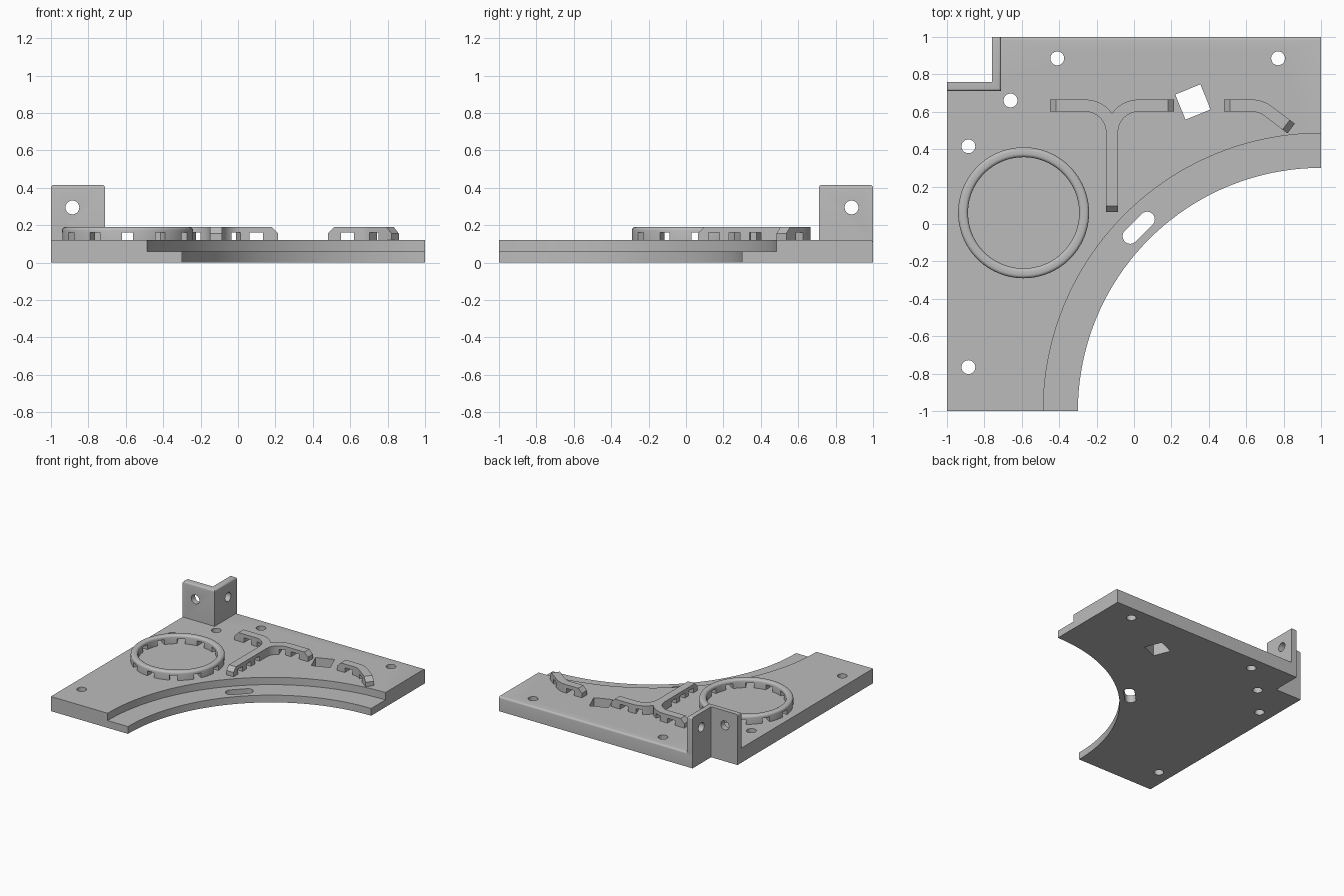
import bpy, bmesh, math
from mathutils import Matrix, Vector

cube = bpy.data.objects.get("Cube")
if cube:
    bpy.data.objects.remove(cube, do_unlink=True)

GREY = (0.5, 0.5, 0.5, 1.0)
grey = bpy.data.materials.new("plain grey")
grey.use_nodes = True
grey.diffuse_color = GREY
grey.node_tree.nodes["Principled BSDF"].inputs["Base Color"].default_value = GREY

PLATE, LEDGE, BAR_TOP, WALL_TOP = 0.12, 0.06, 0.19, 0.415
SLOT_TOP, HALF, BEND = 0.16, 0.0325, 0.1425


def finish(name, bm):
    bmesh.ops.recalc_face_normals(bm, faces=bm.faces)
    mesh = bpy.data.meshes.new(name)
    bm.to_mesh(mesh)
    bm.free()
    mesh.materials.append(grey)
    obj = bpy.data.objects.new(name, mesh)
    bpy.context.collection.objects.link(obj)
    return obj


def activate(obj):
    bpy.ops.object.select_all(action='DESELECT')
    obj.select_set(True)
    bpy.context.view_layer.objects.active = obj


def loft(name, loops, round_rule=None, radius=0.015):
    """Solid through equal-length loops, optionally rounding chosen edges."""
    bm = bmesh.new()
    rings = [[bm.verts.new(p) for p in loop] for loop in loops]
    n = len(rings[0])
    for low, high in zip(rings, rings[1:]):
        for i in range(n):
            j = (i + 1) % n
            bm.faces.new((low[i], low[j], high[j], high[i]))
    bm.faces.new(rings[0][::-1])
    bm.faces.new(rings[-1])
    bmesh.ops.recalc_face_normals(bm, faces=bm.faces)
    if round_rule:
        edges = [e for e in bm.edges if round_rule(*[v.co for v in e.verts])]
        bmesh.ops.bevel(bm, geom=edges, offset=radius, segments=4,
                        profile=0.5, affect='EDGES')
    return finish(name, bm)


def prism(name, outline, z0, z1, round_rule=None):
    return loft(name, [[(x, y, z) for x, y in outline] for z in (z0, z1)], round_rule)


def arc(cx, cy, r, start, end, steps=12):
    angles = [math.radians(start + (end - start) * i / steps) for i in range(steps + 1)]
    return [(cx + r * math.cos(a), cy + r * math.sin(a)) for a in angles]


def circle(x, y, r, steps=28):
    return arc(x, y, r, 0, 360, steps)[:-1]


def box_outline(x, y, w, d, angle):
    turn = Matrix.Rotation(math.radians(angle), 2)
    corners = ((-w, -d), (w, -d), (w, d), (-w, d))
    return [tuple(Vector((x, y)) + turn @ (Vector(c) / 2)) for c in corners]


def cut(obj, cutter):
    activate(obj)
    mod = obj.modifiers.new("cut", 'BOOLEAN')
    mod.operation, mod.solver, mod.object = 'DIFFERENCE', 'EXACT', cutter
    bpy.ops.object.modifier_apply(modifier=mod.name)
    bpy.data.objects.remove(cutter, do_unlink=True)


def smooth(obj):
    activate(obj)
    bpy.ops.object.shade_smooth_by_angle(angle=math.radians(30))


def cut_slots(obj, slots, depth=0.12):
    for x, y, width, angle in slots:
        cut(obj, prism("slot_cutter", box_outline(x, y, width, depth, angle), 0.1, SLOT_TOP))


# Base plate with a notched corner and a rounded back edge
plate = prism("base_plate",
              [(-1, -1), (1, -1), (1, 1), (-0.76, 1), (-0.76, 0.76), (-1, 0.76)],
              0, PLATE,
              lambda a, b: min(a.y, b.y) > 0.99 and min(a.z, b.z) > 0.1)
# Quarter-round cutout and its stepped ledge
cut(plate, prism("arc_cutter", circle(1, -1, 1.3, 160), -0.1, 0.3))
cut(plate, prism("ledge_cutter", circle(1, -1, 1.485, 160), LEDGE, 0.3))
# Screw holes, square hole and elongated hole
for x, y in ((-0.41, 0.885), (0.77, 0.885), (-0.66, 0.66), (-0.885, 0.415), (-0.885, -0.765)):
    cut(plate, prism("hole_cutter", circle(x, y, 0.037), -0.1, 0.3))
cut(plate, prism("square_cutter", box_outline(0.315, 0.652, 0.145, 0.145, 22), -0.1, 0.3))
long_hole = arc(0.07, 0.025, 0.041, -45, 135) + arc(-0.02, -0.065, 0.041, 135, 315)
cut(plate, prism("long_hole_cutter", long_hole, -0.1, 0.3))
smooth(plate)


# Corner bracket: an L-shaped wall, rounded on its inner top edges and ends
def bracket_round(a, b):
    mid = (a + b) / 2
    top = min(a.z, b.z) > 0.4
    inner_or_end = mid.x < -0.99 or mid.y > 0.99 or mid.y < 0.72 or mid.x > -0.72
    return top and inner_or_end


bracket = prism("corner_bracket",
                [(-1, 0.71), (-0.71, 0.71), (-0.71, 1), (-0.76, 1), (-0.76, 0.76), (-1, 0.76)],
                0.1, WALL_TOP, bracket_round)
for axis, spot in (('X', (-0.735, 0.885, 0.295)), ('Y', (-0.885, 0.735, 0.295))):
    cutter = prism("bracket_hole_cutter", circle(0, 0, 0.037), -0.1, 0.1)
    cutter.rotation_euler = (0, math.pi / 2, 0) if axis == 'X' else (math.pi / 2, 0, 0)
    cutter.location = spot
    cut(bracket, cutter)
smooth(bracket)

# Raised ring with rounded top edges and twelve slots under it
CX, CY, R_IN, R_OUT, FILLET = -0.59, 0.06, 0.297, 0.35, 0.018
profile = ([(R_IN, PLATE), (R_OUT, PLATE)]
           + arc(R_OUT - FILLET, BAR_TOP - FILLET, FILLET, 0, 90, 4)
           + arc(R_IN + FILLET, BAR_TOP - FILLET, FILLET, 90, 180, 4))
bm = bmesh.new()
pts = [bm.verts.new((CX + r, CY, z)) for r, z in profile]
edges = [bm.edges.new((pts[i - 1], pts[i])) for i in range(len(pts))]
bmesh.ops.spin(bm, geom=pts + edges, cent=(CX, CY, 0), axis=(0, 0, 1),
               angle=math.tau, steps=96)
bmesh.ops.remove_doubles(bm, verts=bm.verts, dist=0.0001)
ring = finish("slotted_ring", bm)
mid_r = (R_IN + R_OUT) / 2
cut_slots(ring, [(CX + mid_r * math.cos(math.radians(a)), CY + mid_r * math.sin(math.radians(a)),
                  0.06, a + 90) for a in range(0, 360, 30)])
smooth(ring)


def bar(name, outline, ends):
    """Raised bar whose ends, given as (point, outward direction), slope in at the top."""
    top = []
    for p in outline:
        p = Vector(p)
        for point, out in ends:
            d = p - Vector(point)
            if d.length < 0.05 and abs(d.dot(Vector(out))) < 0.002:
                p = p - Vector(out) * 0.033
                break
        top.append((p.x, p.y, BAR_TOP))
    low = [[(x, y, z) for x, y in outline] for z in (PLATE - 0.005, 0.156)]
    return loft(name, low + [top])


# Branching bar: half outline, mirrored about the stem
MX, ARM_Y, ARM_X, STEM_Y = -0.1175, 0.6325, 0.3325, 0.063
BY = ARM_Y - BEND
vee = math.degrees(math.acos(-BEND / (BEND + HALF)))
half = ([(HALF, STEM_Y)] + arc(BEND, BY, BEND - HALF, 180, 90)
        + [(ARM_X, ARM_Y - HALF), (ARM_X, ARM_Y + HALF)]
        + arc(BEND, BY, BEND + HALF, 90, vee))
outline = [(MX + x, y) for x, y in half] + [(MX - x, y) for x, y in half[-2::-1]]
branch = bar("branching_bar", outline,
             [((MX, STEM_Y), (0, -1)), ((MX + ARM_X, ARM_Y), (1, 0)), ((MX - ARM_X, ARM_Y), (-1, 0))])
slots = [(MX, y, 0.06, 90) for y in (0.15, 0.26, 0.37)]
for side in (1, -1):
    slots += [(MX + side * 0.215, ARM_Y, 0.07, 0), (MX + side * 0.095, 0.622, 0.05, side * 20)]
cut_slots(branch, slots)
smooth(branch)

# Short bent bar
TURN, X0, X1, RUN = 37, 0.48, 0.63, 0.155
out = Vector((math.cos(math.radians(TURN)), -math.sin(math.radians(TURN))))
upper = arc(X1, BY, BEND + HALF, 90, 90 - TURN)
lower = arc(X1, BY, BEND - HALF, 90 - TURN, 90)
tips = [tuple(Vector(p) + out * RUN) for p in (upper[-1], lower[0])]
outline = [(X0, ARM_Y - HALF), (X0, ARM_Y + HALF)] + upper + tips + lower
tip_mid = (Vector(tips[0]) + Vector(tips[1])) / 2
bent = bar("bent_bar", outline, [((X0, ARM_Y), (-1, 0)), (tip_mid, out)])
cut_slots(bent, [(0.585, ARM_Y, 0.07, 0), (0.747, 0.581, 0.06, -TURN)])
smooth(bent)
